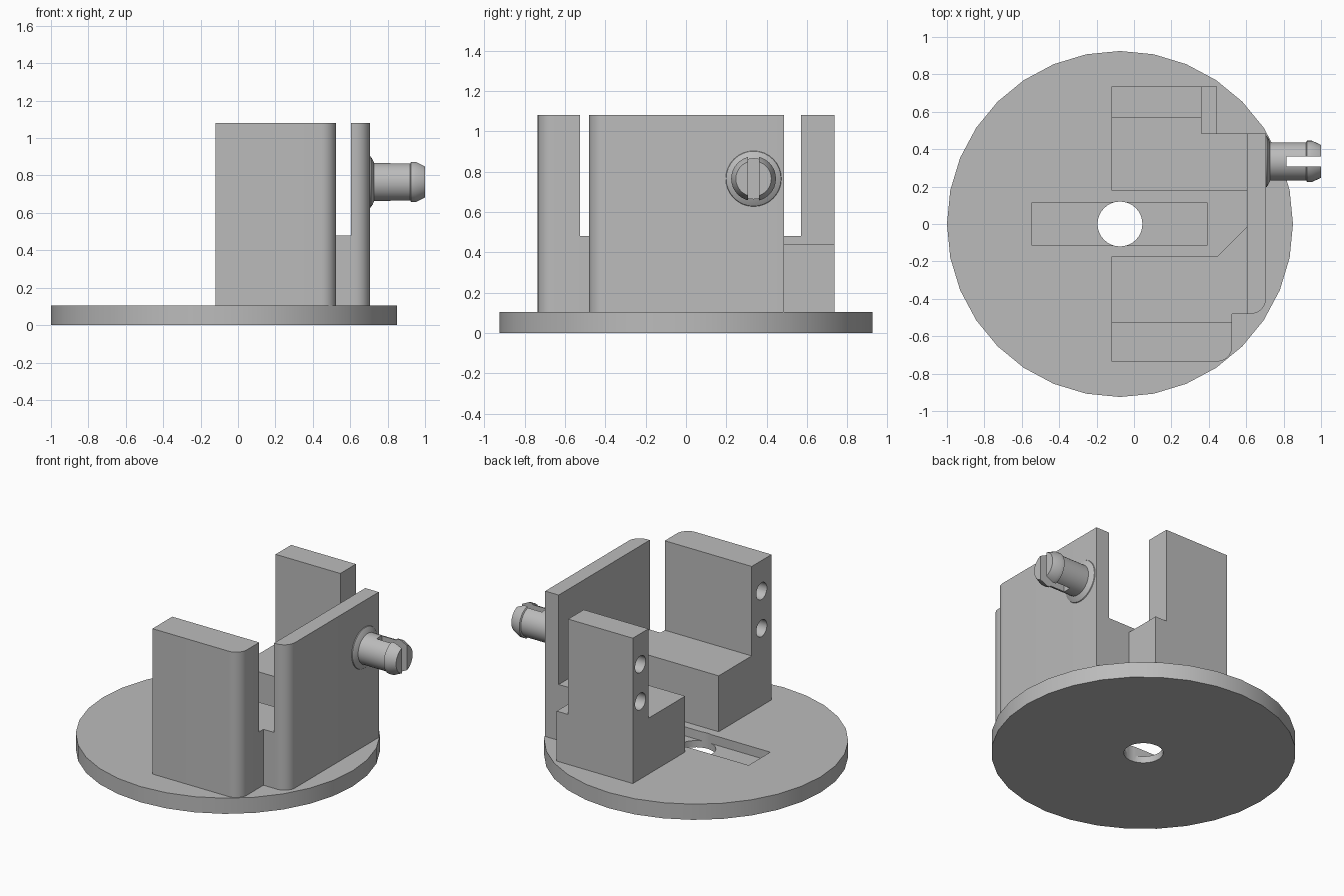
import bpy
import bmesh
from math import cos, sin, pi, radians
from mathutils import Matrix, Vector

cube = bpy.data.objects.get("Cube")
if cube:
    bpy.data.objects.remove(cube, do_unlink=True)

GREY = (0.5, 0.5, 0.5, 1.0)
grey = bpy.data.materials.new("plain grey")
grey.use_nodes = True
grey.diffuse_color = GREY
grey.node_tree.nodes["Principled BSDF"].inputs["Base Color"].default_value = GREY

BASE_TOP, FLOOR, TOP = 0.105, 0.48, 1.08
CENTRE_X = -0.075


def finish(name, bm):
    bmesh.ops.recalc_face_normals(bm, faces=bm.faces[:])
    mesh = bpy.data.meshes.new(name)
    bm.to_mesh(mesh)
    bm.free()
    mesh.materials.append(grey)
    ob = bpy.data.objects.new(name, mesh)
    bpy.context.collection.objects.link(ob)
    return ob


def prism(name, outline, z0, z1):
    """Upright solid from an xy outline."""
    bm = bmesh.new()
    face = bm.faces.new([bm.verts.new((x, y, z0)) for x, y in outline])
    new = bmesh.ops.extrude_face_region(bm, geom=[face])["geom"]
    moved = [v for v in new if isinstance(v, bmesh.types.BMVert)]
    bmesh.ops.translate(bm, verts=moved, vec=(0, 0, z1 - z0))
    return finish(name, bm)


def rect(x0, x1, y0, y1):
    return [(x0, y0), (x1, y0), (x1, y1), (x0, y1)]


def round_corner(x, y, r=0.08, steps=8):
    """Arc replacing the outer corner at +x, -y."""
    angles = [-pi / 2 + pi / 2 * i / steps for i in range(steps + 1)]
    return [(x - r + r * cos(a), y + r + r * sin(a)) for a in angles]


def turned(name, profile, centre, axis, sides=32):
    """Solid of revolution from (distance along axis, radius) pairs."""
    bm = bmesh.new()
    rings = []
    for d, r in profile:
        rings.append([bm.verts.new((r * cos(2 * pi * i / sides), r * sin(2 * pi * i / sides), d))
                      for i in range(sides)])
    for a, b in zip(rings, rings[1:]):
        for i in range(sides):
            j = (i + 1) % sides
            bm.faces.new((a[i], a[j], b[j], b[i]))
    bm.faces.new(rings[0])
    bm.faces.new(rings[-1])
    if axis == "X":
        bm.transform(Matrix.Rotation(pi / 2, 4, "Y"))
    bm.transform(Matrix.Translation(Vector(centre)))
    return finish(name, bm)


def cut(target, cutter):
    cutter.hide_render = True
    mod = target.modifiers.new("cut", "BOOLEAN")
    mod.operation = "DIFFERENCE"
    mod.solver = "EXACT"
    mod.object = cutter
    bpy.context.view_layer.objects.active = target
    bpy.ops.object.modifier_apply(modifier=mod.name)
    bpy.data.objects.remove(cutter, do_unlink=True)


# Round base with a shallow slot and a centre hole
base = turned("base_disc", [(0, 0.925), (BASE_TOP, 0.925)], (CENTRE_X, 0, 0), "Z")
cut(base, prism("slot_cutter", rect(-0.545, 0.39, -0.115, 0.115), 0.045, 0.2))
cut(base, turned("hole_cutter", [(-0.1, 0.12), (0.2, 0.12)], (CENTRE_X, 0, 0), "Z"))

# Tall uprights
front = prism("front_upright", [(-0.12, -0.735)] + round_corner(0.525, -0.735)
              + [(0.525, -0.525), (-0.12, -0.525)], BASE_TOP, TOP)
back = prism("back_upright", rect(-0.12, 0.36, 0.57, 0.735), BASE_TOP, TOP)

# Pairs of screw holes in the end faces of the uprights
for upright, y in ((front, -0.63), (back, 0.655)):
    for z in (0.625, 0.875):
        cut(upright, turned("screw_cutter", [(-0.1, 0.056), (0.3, 0.056)], (-0.12, y, z), "X"))

# Low seats beside the uprights
front_seat = prism("front_seat", [
    (-0.12, -0.525), (0.525, -0.525), (0.525, -0.48), (0.605, -0.48),
    (0.605, -0.015), (0.445, -0.175), (-0.12, -0.175)], BASE_TOP, FLOOR)
back_seat = prism("back_seat", [
    (-0.12, 0.18), (0.605, 0.18), (0.605, 0.485), (0.36, 0.485),
    (0.36, 0.57), (-0.12, 0.57)], BASE_TOP, FLOOR)
shelf = prism("back_shelf", rect(0.36, 0.445, 0.485, 0.735), BASE_TOP, 0.44)

# Side wall with one rounded corner
wall = prism("side_wall", [(0.605, -0.48)] + round_corner(0.705, -0.48)
             + [(0.705, 0.485), (0.605, 0.485)], BASE_TOP, TOP)

# Split snap peg with a flared foot and a lipped head
peg = turned("snap_peg", [
    (0.70, 0.14), (0.71, 0.136), (0.72, 0.12), (0.728, 0.102), (0.92, 0.102),
    (0.925, 0.111), (0.95, 0.111), (1.0, 0.088)], (0, 0.335, 0.765), "X")
cut(peg, prism("peg_slot_cutter", rect(0.815, 1.1, 0.308, 0.362), 0.5, 1.0))

# Smooth the curved sides, keep the edges sharp
bpy.ops.object.select_all(action="DESELECT")
for part in (base, front, back, front_seat, back_seat, shelf, wall, peg):
    part.select_set(True)
bpy.context.view_layer.objects.active = base
bpy.ops.object.shade_smooth_by_angle(angle=radians(30))
